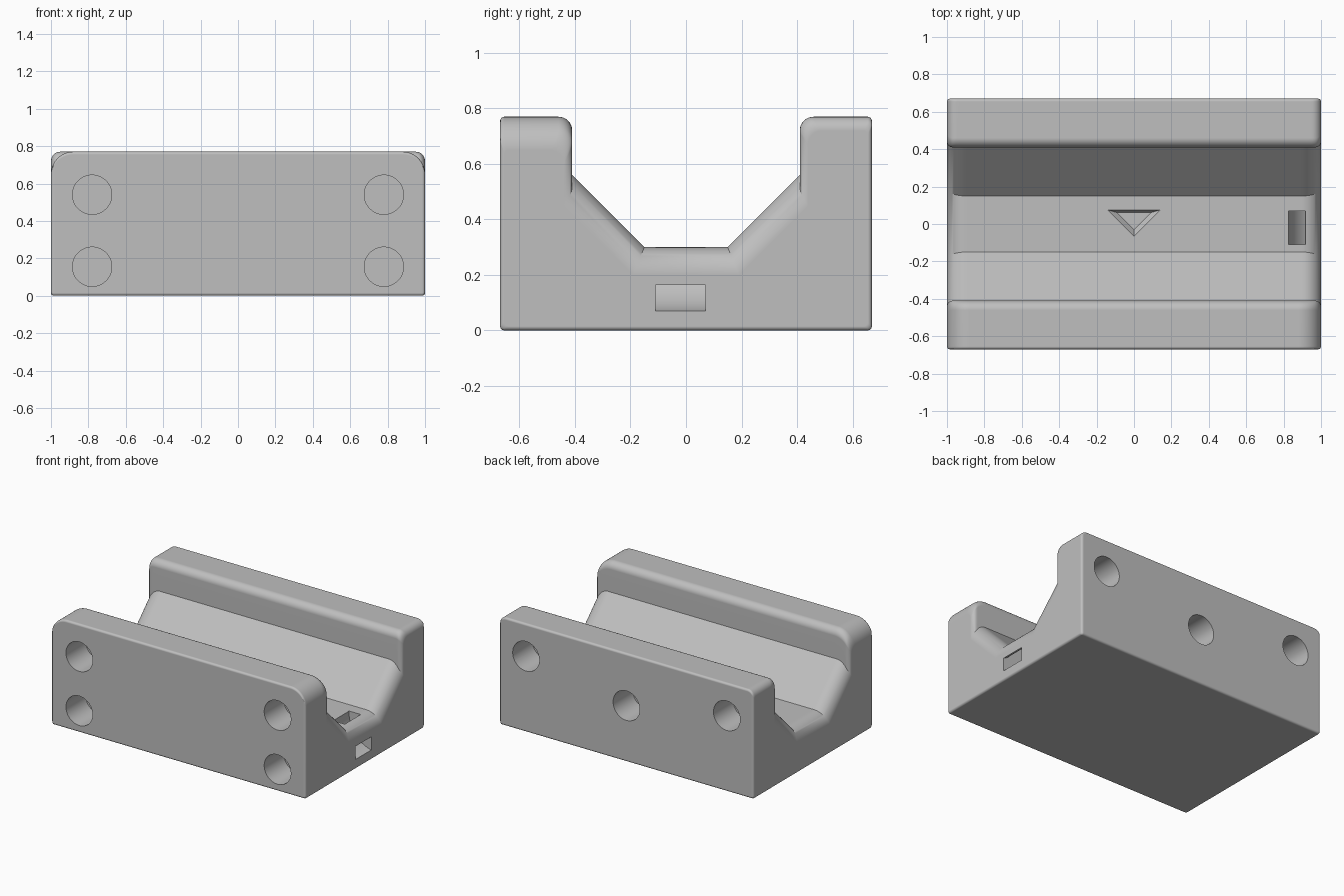
import bpy, bmesh
from math import sin, cos, pi, radians, sqrt
from mathutils import Matrix, Vector

if "Cube" in bpy.data.objects:
    bpy.data.objects.remove(bpy.data.objects["Cube"])

grey = bpy.data.materials.new("plain grey")
grey.use_nodes = True
colour = (0.52, 0.52, 0.52, 1)
grey.diffuse_color = colour
grey.node_tree.nodes["Principled BSDF"].inputs["Base Color"].default_value = colour


def make(name, bm):
    bmesh.ops.recalc_face_normals(bm, faces=bm.faces[:])
    mesh = bpy.data.meshes.new(name)
    bm.to_mesh(mesh)
    bm.free()
    mesh.materials.append(grey)
    ob = bpy.data.objects.new(name, mesh)
    bpy.context.collection.objects.link(ob)
    return ob


def loft(name, rings, closed=False):
    bm = bmesh.new()
    loops = [[bm.verts.new(p) for p in ring] for ring in rings]
    pairs = list(zip(loops, loops[1:]))
    if closed:
        pairs.append((loops[-1], loops[0]))
    for a, b in pairs:
        for i in range(len(a)):
            j = (i + 1) % len(a)
            bm.faces.new((a[i], a[j], b[j], b[i]))
    if not closed:
        bm.faces.new(loops[0])
        bm.faces.new(loops[-1])
    return make(name, bm)


def fillet(r, s):
    """Drop of a rounded edge of radius r at distance s from the end."""
    return r - sqrt(r * r - (r - s) ** 2) if s < r else 0


def arc(cy, cz, r, start, n):
    return [(cy + r * cos(radians(start - 90 * i / n)),
             cz + r * sin(radians(start - 90 * i / n))) for i in range(n + 1)]


# Half of the cross-section, from trough floor over the wall to the underside
EDGE = 0.015

def half_profile(s, top_radius):
    d, w, e = fillet(0.1, s), fillet(0.03, s), fillet(EDGE, s)
    top = 0.77 - fillet(top_radius, s)
    outer = 0.67 - e - EDGE
    return ([(0.15 + 0.414 * d, 0.3 - d), (0.41 + w, 0.56 + w - 1.414 * d)]
            + arc(0.46 + w, top - 0.05, 0.05, 180, 8)
            + arc(outer, top - EDGE, EDGE, 90, 4)
            + arc(outer, e + EDGE, EDGE, 0, 4))


def section(x):
    s = 1 - abs(x)
    back = half_profile(s, 0.05)
    front = [(-y, z) for y, z in reversed(half_profile(s, 0.12))]
    return [(x, y, z) for y, z in back + front]


# Cradle body with rounded ends
steps = [0.12 * (1 - cos(pi / 2 * i / 16)) for i in range(17)]
xs = [s - 1 for s in steps] + [1 - s for s in reversed(steps)]
body = loft("cradle_body", [section(x) for x in xs])

# Round pockets: four in the front, three in the back
cutters = []
holes = [(x, -0.67, z) for x in (-0.78, 0.78) for z in (0.155, 0.54)]
holes += [(-0.79, 0.67, 0.54), (0, 0.67, 0.4), (0.79, 0.67, 0.54)]
for centre in holes:
    bm = bmesh.new()
    bmesh.ops.create_cone(bm, cap_ends=True, segments=48, radius1=0.105, radius2=0.105,
                          depth=0.44, matrix=Matrix.Translation(centre)
                          @ Matrix.Rotation(pi / 2, 4, "X"))
    cutters.append(make("pocket_cutter", bm))

# Curved strap tunnel from the end face up to the trough floor
rings = []
for i in range(96):
    a = 2 * pi * i / 96
    rings.append([(1.045 + r * cos(a), y, 0.285 + r * sin(a))
                  for r, y in ((0.13, -0.11), (0.22, -0.11), (0.22, 0.07), (0.13, 0.07))])
cutters.append(loft("tunnel_cutter", rings, closed=True))

# Tapered triangular mark in the trough floor
triangle = [Vector((-0.14, 0.075)), Vector((0.14, 0.075)), Vector((0, -0.065))]
middle = Vector((0, 0.035))
rings = []
for scale, z in ((1.0, 0.33), (1.0, 0.3), (0.65, 0.265)):
    rings.append([(*(middle + (p - middle) * scale), z) for p in triangle])
cutters.append(loft("mark_cutter", rings))

for cutter in cutters:
    mod = body.modifiers.new("cut", "BOOLEAN")
    mod.operation = "DIFFERENCE"
    mod.solver = "EXACT"
    mod.object = cutter

# Bake the cuts, then smooth the rounded edges
graph = bpy.context.evaluated_depsgraph_get()
mesh = bpy.data.meshes.new_from_object(body.evaluated_get(graph))
body.modifiers.clear()
body.data = mesh
for cutter in cutters:
    bpy.data.objects.remove(cutter)

bpy.ops.object.select_all(action="DESELECT")
body.select_set(True)
bpy.context.view_layer.objects.active = body
bpy.ops.object.shade_smooth_by_angle(angle=radians(30))
weighted = body.modifiers.new("weighted normals", "WEIGHTED_NORMAL")
weighted.keep_sharp = True
